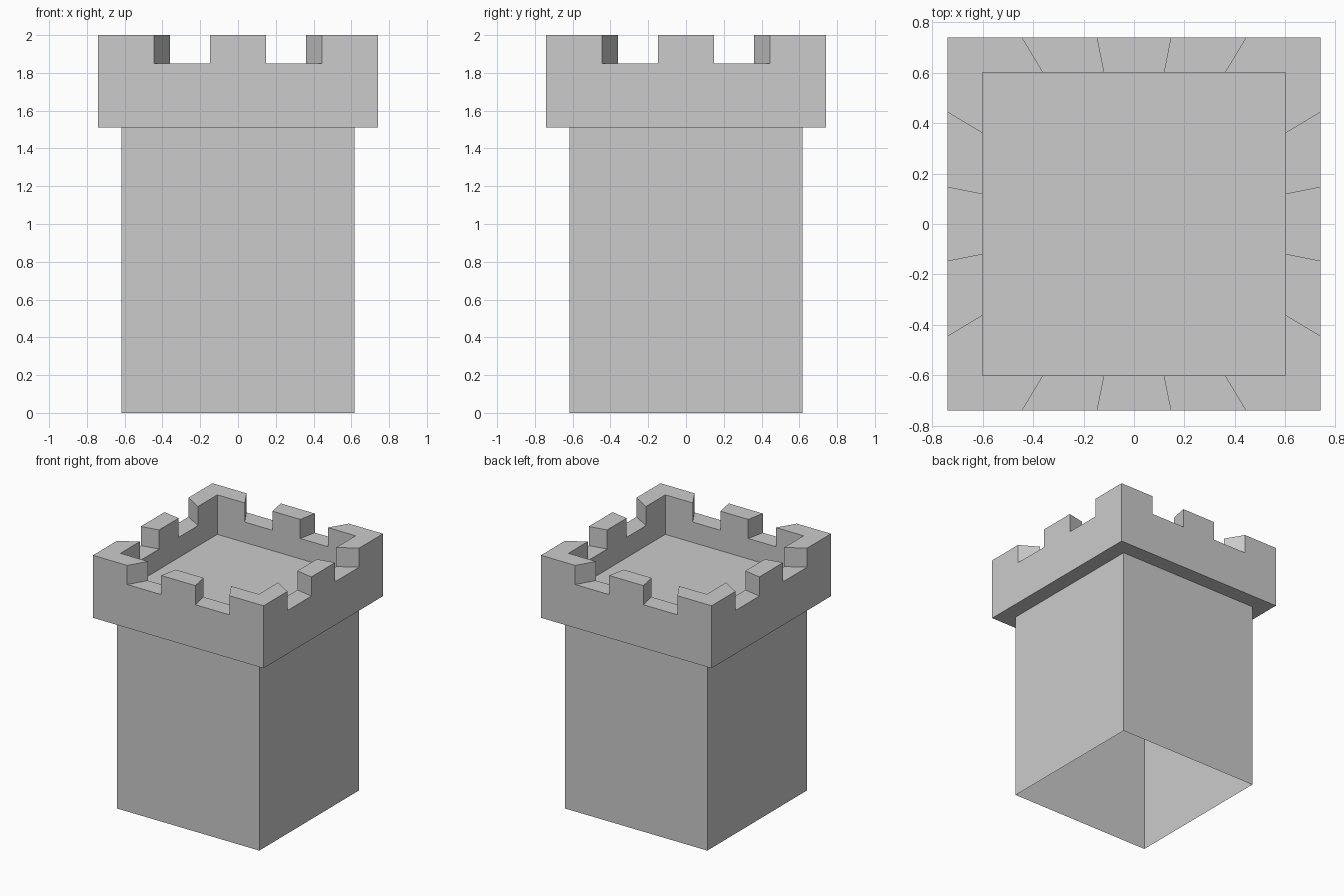
import bpy, bmesh
from mathutils import Matrix, Vector
from math import pi

if "Cube" in bpy.data.objects:
    bpy.data.objects.remove(bpy.data.objects["Cube"])

SHAFT, OUTER, INNER = 0.617, 0.74, 0.60
Z_COLLAR, Z_FLOOR, Z_GAP, Z_TOP = 1.51, 1.69, 1.85, 2.0
COLS = 5                      # columns per side: merlon, gap, merlon, gap, merlon
N = 4 * COLS


def loop(bm, half, z, cols=COLS):
    """Square ring of vertices, counter-clockwise seen from above."""
    return [bm.verts.new(Matrix.Rotation(s * pi / 2, 3, 'Z')
                         @ Vector((half * (2 * c / cols - 1), -half, z)))
            for s in range(4) for c in range(cols)]


def quad(bm, a, b, i):
    j = (i + 1) % len(a)
    bm.faces.new((a[i], a[j], b[j], b[i]))


def finish(bm, name):
    loose = [v for v in bm.verts if not v.link_faces]
    bmesh.ops.delete(bm, geom=loose, context='VERTS')
    mesh = bpy.data.meshes.new(name)
    bm.to_mesh(mesh)
    bm.free()
    bpy.context.collection.objects.link(bpy.data.objects.new(name, mesh))


# Hollow shaft, open at the bottom
bm = bmesh.new()
low, high = loop(bm, SHAFT, 0, 1), loop(bm, SHAFT, Z_COLLAR, 1)
for i in range(4):
    quad(bm, low, high, i)
finish(bm, "tower_shaft")

# Overhanging battlement with sunken floor
bm = bmesh.new()
profile = [(SHAFT, Z_COLLAR), (OUTER, Z_COLLAR), (OUTER, Z_GAP), (OUTER, Z_TOP),
           (INNER, Z_TOP), (INNER, Z_GAP), (INNER, Z_FLOOR)]
under, base, out_gap, out_top, in_top, in_gap, floor = [loop(bm, *p) for p in profile]


def is_gap(i):
    return i % COLS in (1, 3)


for i in range(N):
    # Overhang underside, outer wall and inner wall
    quad(bm, under, base, i)
    quad(bm, base, out_gap, i)
    quad(bm, in_gap, floor, i)
    # Gap sill, or merlon faces
    if is_gap(i):
        quad(bm, out_gap, in_gap, i)
    else:
        quad(bm, out_gap, out_top, i)
        quad(bm, out_top, in_top, i)
        quad(bm, in_top, in_gap, i)
    # Merlon end faces
    if is_gap(i) != is_gap(i - 1):
        end = [out_gap[i], out_top[i], in_top[i], in_gap[i]]
        bm.faces.new(end[::-1] if is_gap(i) else end)
bm.faces.new(floor)
finish(bm, "battlement")
